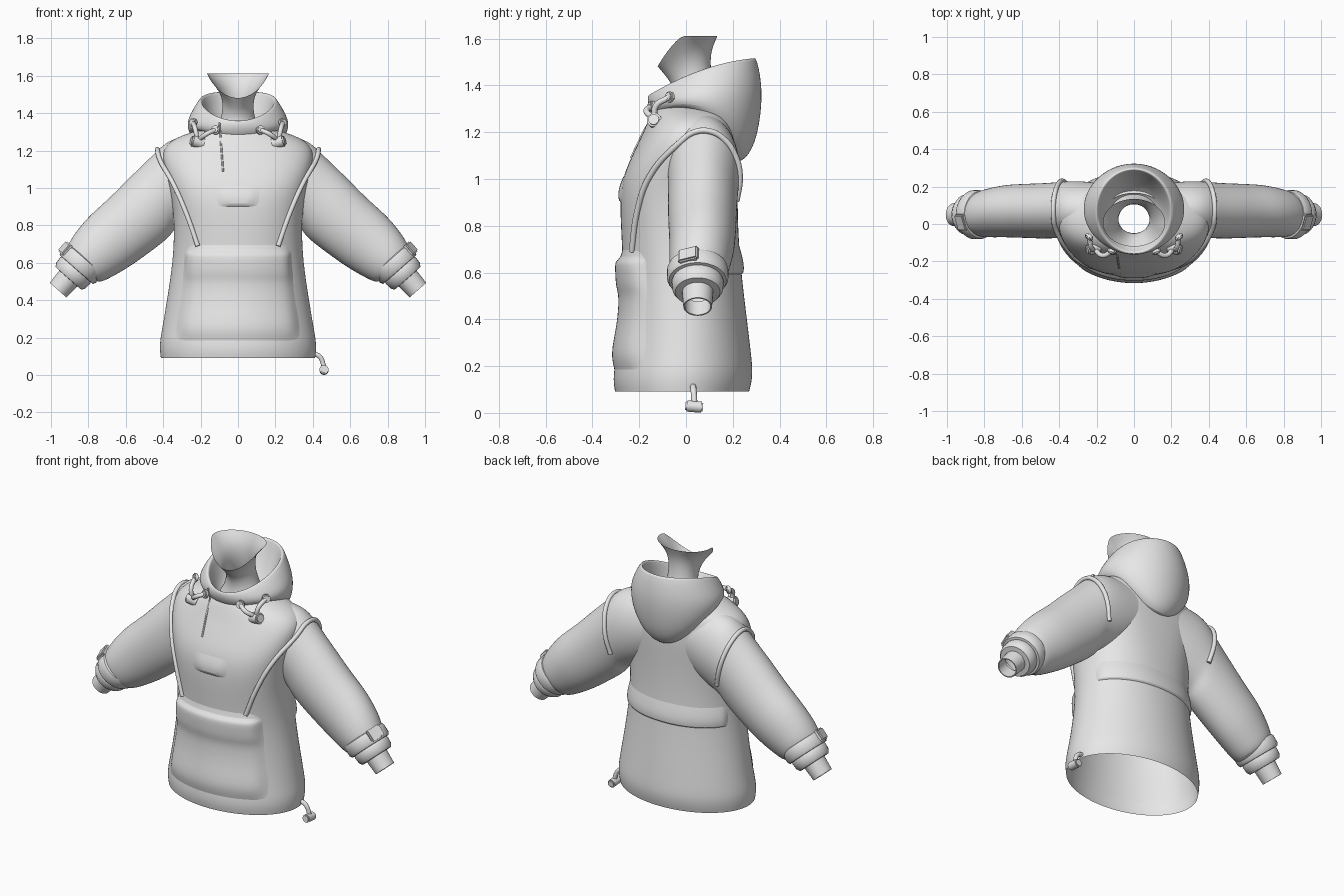
import bpy, bmesh, math
from mathutils import Vector, Matrix

cube = bpy.data.objects.get("Cube")
if cube:
    bpy.data.objects.remove(cube, do_unlink=True)

grey = bpy.data.materials.new("plain_grey")
grey.use_nodes = True
grey.diffuse_color = (0.8, 0.8, 0.8, 1)
grey.node_tree.nodes["Principled BSDF"].inputs["Base Color"].default_value = (0.8, 0.8, 0.8, 1)
SEG = 32


def finish(name, bm, subsurf=0, mirror=False):
    me = bpy.data.meshes.new(name)
    bm.to_mesh(me)
    bm.free()
    ob = bpy.data.objects.new(name, me)
    bpy.context.collection.objects.link(ob)
    me.materials.append(grey)
    bpy.ops.object.select_all(action='DESELECT')
    ob.select_set(True)
    bpy.context.view_layer.objects.active = ob
    bpy.ops.object.shade_smooth_by_angle(angle=math.radians(45))
    if mirror:
        ob.modifiers.new("Mirror", 'MIRROR')
    if subsurf:
        mod = ob.modifiers.new("Subdivision", 'SUBSURF')
        mod.levels = mod.render_levels = subsurf
    return ob


def loft(name, rings, closed=True, **kw):
    """Skin a row of point rings; rows run upward, points run round."""
    bm = bmesh.new()
    rows = [[bm.verts.new(p) for p in r] for r in rings]
    n = len(rows[0])
    for a, b in zip(rows, rows[1:]):
        for i in range(n if closed else n - 1):
            j = (i + 1) % n
            bm.faces.new((a[i], a[j], b[j], b[i]))
    return finish(name, bm, **kw)


def tilted(rx, yf, yb, zf, zb, bump=0, top=2):
    """Oval ring whose height runs from front to back, lifted at the sides."""
    ring = []
    for i in range(SEG):
        t = math.tau * i / SEG
        f = (1 - math.cos(t)) / 2
        z = zf + (zb - zf) * f + bump * math.sin(t) ** 2
        ring.append((rx * math.sin(t), yf + (yb - yf) * f, min(z, top)))
    return ring


def cord(name, pts, r):
    cu = bpy.data.curves.new(name, 'CURVE')
    cu.dimensions = '3D'
    cu.bevel_depth, cu.bevel_resolution, cu.resolution_u = r, 3, 8
    cu.use_fill_caps = True
    sp = cu.splines.new('BEZIER')
    sp.bezier_points.add(len(pts) - 1)
    for bp, p in zip(sp.bezier_points, pts):
        bp.co = p
        bp.handle_left_type = bp.handle_right_type = 'AUTO'
    cu.materials.append(grey)
    bpy.context.collection.objects.link(bpy.data.objects.new(name, cu))


def barrel(name, centre, axis, r, length):
    bm = bmesh.new()
    rot = Vector(axis).to_track_quat('Z', 'Y').to_matrix().to_4x4()
    bmesh.ops.create_cone(bm, cap_ends=True, segments=20, radius1=r, radius2=r,
                          depth=length, matrix=Matrix.Translation(centre) @ rot)
    rims = [e for e in bm.edges if any(len(f.verts) > 4 for f in e.link_faces)]
    bmesh.ops.bevel(bm, geom=rims, offset=r * .25, segments=2, affect='EDGES')
    return finish(name, bm)


# Torso profile: height, half width, front, back, squareness
BODY = [(.092, .415, -.305, .272, 2), (.13, .42, -.312, .282, 2), (.18, .42, -.31, .287, 2),
        (.25, .407, -.297, .28, 2), (.40, .382, -.28, .262, 2), (.60, .35, -.268, .237, 2.1),
        (.80, .34, -.28, .222, 2.3), (.98, .36, -.285, .222, 2.5), (1.10, .40, -.232, .225, 2.5),
        (1.19, .41, -.188, .215, 2.3), (1.25, .37, -.163, .205, 2.1), (1.29, .28, -.145, .19, 2),
        (1.315, .19, -.125, .165, 2)]


def level(z):
    k = max(0, min(len(BODY) - 2, sum(r[0] <= z for r in BODY) - 1))
    a, b = BODY[k], BODY[k + 1]
    t = min(1, max(0, (z - a[0]) / (b[0] - a[0])))
    return [p + (q - p) * t for p, q in zip(a, b)][1:]


def skin(t, z, off=0):
    """Point on the torso at an angle (0 = front) and height."""
    rx, yf, yb, n = level(z)
    s, c = math.sin(t), math.cos(t)
    ry, cy = (yb - yf) / 2, (yf + yb) / 2
    return Vector(((rx + off) * math.copysign(abs(s) ** (2 / n), s),
                   cy - (ry + off) * math.copysign(abs(c) ** (2 / n), c), z))


def front(x, z, off=0):
    rx, yf, yb, n = level(z)
    k = (1 - min(1, abs(x) / rx) ** n) ** (1 / n)
    return Vector((x, (yf + yb) / 2 - (yb - yf) / 2 * k - off, z))


def patch(name, mid, half, profile, cols=24, soft=2):
    """Raised cloth panel; profile lists (height, lift); soft = columns of side fade."""
    rows = []
    for z, lift in profile:
        row = []
        for i in range(cols + 1):
            u = 2 * i / cols - 1
            edge = min(1, (1 - abs(u)) * cols / 2 / soft)
            edge *= edge * (3 - 2 * edge)
            row.append(skin(mid + u * half, z, -.005 + (lift + .005) * edge))
        rows.append(row)
    return loft(name, rows, closed=False, subsurf=1)


# Torso shell, open at the hem and neck
loft("torso", [[skin(math.tau * i / SEG, r[0]) for i in range(SEG)] for r in BODY], subsurf=2)

# Soft front pocket with a bulging flap, chest patch and back flap
patch("front_pocket", 0, 1.02, [(.18, -.005), (.21, .008), (.25, .022), (.31, .020), (.38, .014),
                                (.46, .012), (.51, .016), (.54, .028), (.59, .034), (.635, .034),
                                (.652, .027), (.662, .008), (.71, -.005)], soft=4)
patch("chest_patch", 0, .25, [(.90, -.004), (.912, .008), (.96, .005), (1.01, -.004)], 10, 3)
patch("back_flap", math.pi, 1.3, [(.592, -.004), (.597, .012), (.64, .013), (.68, .007),
                                  (.73, -.004)], 32)

# Sleeves: upper edge and lower edge (x, z), then depth centre and half depth
SLEEVE = [((.18, 1.285), (.10, .90), .065, .15), ((.30, 1.278), (.20, .85), .073, .156),
          ((.375, 1.255), (.29, .81), .076, .156), ((.43, 1.205), (.335, .785), .075, .154),
          ((.50, 1.135), (.355, .75), .073, .151),
          ((.58, 1.06), (.39, .715), .07, .15), ((.69, .945), (.47, .655), .07, .147),
          ((.785, .865), (.58, .575), .07, .142), ((.855, .785), (.675, .522), .06, .134),
          ((.895, .725), (.735, .492), .055, .125), ((.912, .69), (.765, .505), .05, .11)]
rings = []
for (tx, tz), (bx, bz), cy, ry in SLEEVE:
    c = Vector(((tx + bx) / 2, cy, (tz + bz) / 2))
    h = Vector(((tx - bx) / 2, 0, (tz - bz) / 2))
    rings.append([c + h * math.cos(math.tau * i / 20) + Vector((0, ry, 0)) * math.sin(math.tau * i / 20)
                  for i in range(20)])
loft("sleeve", rings, subsurf=2, mirror=True)

# Stepped cuffs ending in a narrow inner cuff
axis, across = Vector((.66, 0, -.75)), Vector((.75, 0, .66))
start = Vector((.825, .05, .61))
CUFF = [(-.02, .105), (-.012, .122), (.0, .126), (.045, .126), (.06, .118), (.061, .104),
        (.07, .107), (.105, .104), (.124, .092), (.125, .064), (.208, .059), (.208, .053), (.13, .054)]
loft("cuff", [[start + axis * t + across * r * math.cos(math.tau * i / SEG)
               + Vector((0, r * 1.04, 0)) * math.sin(math.tau * i / SEG) for i in range(SEG)]
              for t, r in CUFF], mirror=True)

# Cuff tab
bm = bmesh.new()
turn = Matrix((axis, (0, 1, 0), across)).transposed().to_4x4()
bmesh.ops.create_cube(bm, size=1, matrix=Matrix.Translation(start + axis * .016 + across * .116
                      + Vector((0, -.04, 0))) @ turn @ Matrix.Rotation(.35, 4, 'X')
                      @ Matrix.Diagonal((.07, .09, .028, 1)))
bmesh.ops.bevel(bm, geom=bm.edges[:], offset=.007, segments=2, affect='EDGES')
finish("cuff_tab", bm, mirror=True)

# Folded-down hood, rolling over its rim to the inside
loft("hood", [tilted(.19, -.105, .20, 1.25, 1.09, .11), tilted(.235, -.128, .235, 1.265, 1.06, .12),
              tilted(.268, -.148, .30, 1.285, 1.14, .09), tilted(.274, -.162, .328, 1.315, 1.32, .04),
              tilted(.245, -.166, .322, 1.34, 1.43, .03), tilted(.208, -.162, .302, 1.36, 1.52, .03),
              tilted(.192, -.15, .288, 1.36, 1.52, .03), tilted(.175, -.135, .265, 1.33, 1.44, .01),
              tilted(.145, -.09, .20, 1.28, 1.31), tilted(.10, -.05, .14, 1.26, 1.27)], subsurf=2)

# Neck lining, flared, flat at the top and dipping at the front
loft("neck_lining", [tilted(.16, -.10, .17, 1.22, 1.26), tilted(.105, -.05, .13, 1.29, 1.35),
                     tilted(.08, -.045, .108, 1.38, 1.44), tilted(.085, -.075, .104, 1.425, 1.51, .02),
                     tilted(.115, -.10, .112, 1.455, 1.56, .045),
                     tilted(.168, -.122, .135, 1.48, 1.625, .075, 1.612)], subsurf=1)

# Neck opening seam
cord("placket_seam", [(-.10, -.147, 1.35), (-.095, -.138, 1.29), front(-.088, 1.2, .001),
                      front(-.08, 1.09)], .005)

# Shoulder piping, hood cords and their locks
for side, s in (("left", 1), ("right", -1)):
    def at(p):
        return Vector((s * p[0], p[1], p[2]))
    seam = [(.382 + .05 * math.cos(a), .075 + .156 * math.sin(a), .995 + .212 * math.cos(a))
            for a in map(math.radians, (115, 85, 60, 35, 10, -15, -40))]
    seam += [front(.34, 1.01, .004), front(.275, .86, .004), front(.215, .69, .004)]
    cord(side + "_piping", [at(p) for p in seam], .013)
    lock = at((.215, -.13, 1.245))
    for i, eye in enumerate(((.12, -.148, 1.31), (.24, -.07, 1.35))):
        e = at(eye)
        barrel(f"{side}_eyelet_{i + 1}", e, at((.3 + .4 * i, -.8, .2)), .024, .025)
        mid = (e + lock) / 2 + Vector((0, -.03, .012))
        tail = lock + at((.025 - .045 * i, .005, -.062))
        cord(f"{side}_hood_cord_{i + 1}", [e, mid, lock, tail], .013)
    barrel(side + "_cord_lock", lock, at((.85, -.2, .25)), .031, .075)
    barrel(side + "_cord_end", lock + at((.024, .005, -.06)), at((.3, 0, -1)), .017, .03)

# Hem drawcord and toggle
cord("hem_cord", [(.40, .03, .115), (.435, .032, .10), (.455, .035, .06), (.46, .035, .03)], .013)
barrel("hem_toggle", (.46, .035, .027), (0, 1, -.08), .024, .075)
